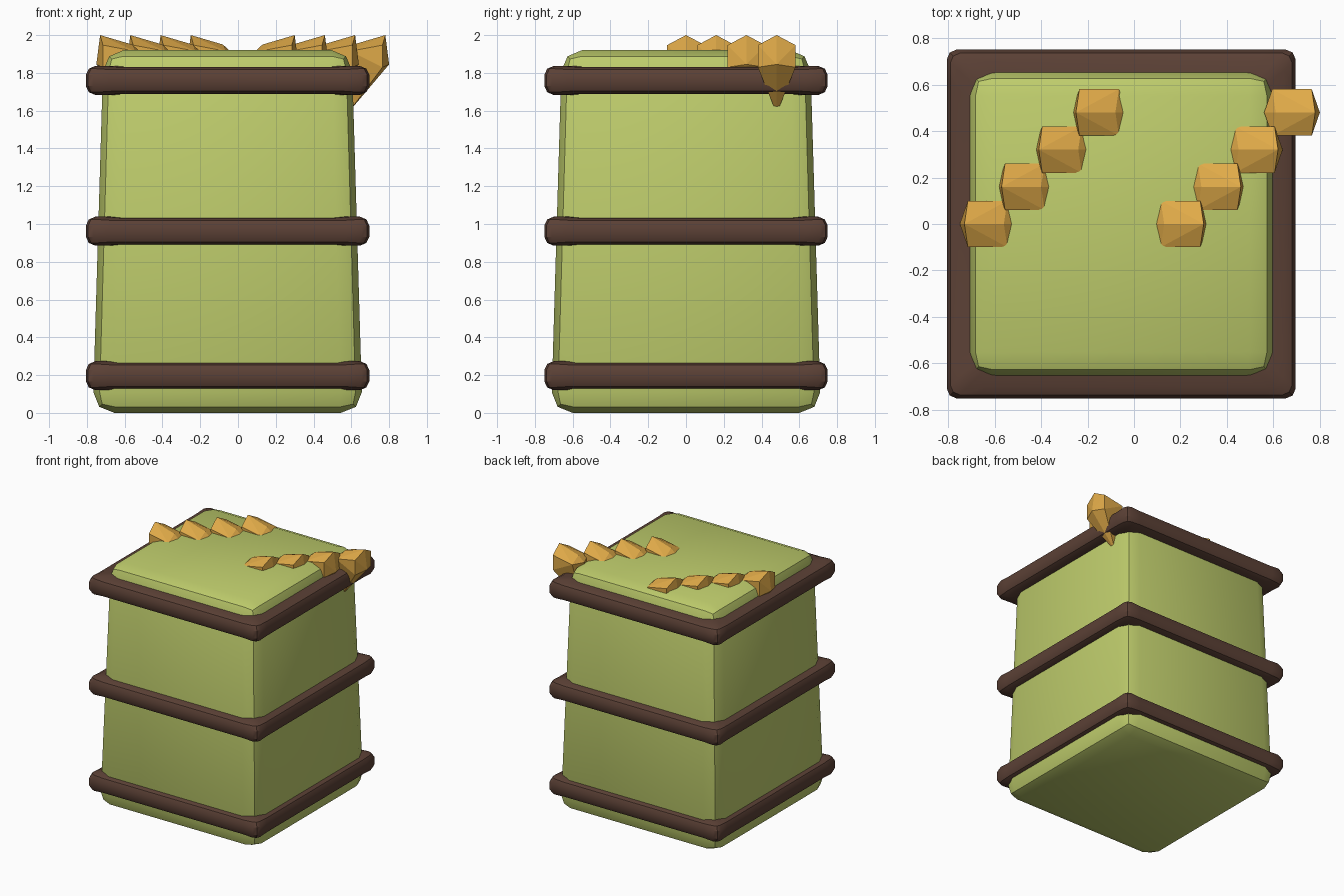
import bpy, bmesh, math

if "Cube" in bpy.data.objects:
    bpy.data.objects.remove(bpy.data.objects["Cube"])

CX = -0.055   # centre line of the block


def material(name, rgb):
    m = bpy.data.materials.new(name)
    m.diffuse_color = (*rgb, 1)
    m.use_nodes = True
    m.node_tree.nodes["Principled BSDF"].inputs["Base Color"].default_value = m.diffuse_color
    return m


GREEN = material("leaf green", (0.52, 0.61, 0.15))
BROWN = material("dark brown", (0.105, 0.052, 0.036))
GOLD = material("golden", (0.74, 0.40, 0.065))


def finish(bm, name, mat, smooth=True):
    bmesh.ops.recalc_face_normals(bm, faces=bm.faces)
    me = bpy.data.meshes.new(name)
    bm.to_mesh(me)
    bm.free()
    ob = bpy.data.objects.new(name, me)
    bpy.context.collection.objects.link(ob)
    me.materials.append(mat)
    if smooth:
        bpy.ops.object.select_all(action='DESELECT')
        ob.select_set(True)
        bpy.context.view_layer.objects.active = ob
        bpy.ops.object.shade_smooth_by_angle(angle=math.radians(30))
    return ob


# Body: tapered block with rounded edges
bm = bmesh.new()
bmesh.ops.create_cube(bm, size=1)
bmesh.ops.scale(bm, vec=(1.37, 1.37, 1.92), verts=bm.verts)
bmesh.ops.bevel(bm, geom=bm.edges[:], offset=0.11, segments=2, profile=0.5, affect='EDGES')
for v in bm.verts:
    z = v.co.z + 0.96
    k = (0.714 - 0.057 * z / 1.92) / 0.685
    v.co = (CX + v.co.x * k, v.co.y * k, z)
finish(bm, "body", GREEN)


# Bands: rounded profile swept round a square with softened corners
PROFILE = [(0.75, -0.03), (0.75, 0.03), (0.735, 0.062), (0.70, 0.077),
           (0.60, 0.077), (0.60, -0.077), (0.70, -0.077), (0.735, -0.062)]


def band(name, z):
    bm = bmesh.new()
    rings = []
    for q in range(4):
        c, s = round(math.cos(q * math.pi / 2)), round(math.sin(q * math.pi / 2))
        # (inset from the corner along each axis, height factor)
        for ix, iy, h in ((0, 0.12, 0.92), (0, 0.04, 1), (0.012, 0.012, 1), (0.04, 0, 1), (0.12, 0, 0.92)):
            ring = []
            for r, pz in PROFILE:
                x, y = r - ix, r - iy
                ring.append(bm.verts.new((CX + x * c - y * s, x * s + y * c, z + pz * h)))
            rings.append(ring)
    n = len(PROFILE)
    for a, b in zip(rings, rings[1:] + rings[:1]):
        for i in range(n):
            j = (i + 1) % n
            bm.faces.new((a[i], a[j], b[j], b[i]))
    finish(bm, name, BROWN)


for name, z in (("lower_band", 0.197), ("middle_band", 0.962), ("upper_band", 1.76)):
    band(name, z)


# Spikes: faceted tapering studs, leaning outwards on each side
STUD = [(0.10, 0, 0.185), (0.12, 0, 0.03), (-0.07, 0, 0.135), (-0.12, 0, 0.09), (-0.10, 0, -0.23)]
STUD_PAIRS = [(0.085, 0.1, 0.132), (0.085, 0.1, 0.015), (-0.085, 0.1, 0.1)]


def spike(name, x, y, side):
    bm = bmesh.new()
    pts = STUD + [(a, b * m, c) for a, b, c in STUD_PAIRS for m in (1, -1)]
    for a, b, c in pts:
        bm.verts.new((x + side * a, y + b, 1.815 + c))
    bmesh.ops.convex_hull(bm, input=bm.verts)
    finish(bm, name, GOLD, smooth=False)


for i in range(4):
    spike(f"left_spike_{i + 1}", -0.63 + 0.16 * i, 0.16 * i, -1)
    spike(f"right_spike_{i + 1}", 0.20 + 0.16 * i, 0.16 * i, 1)
